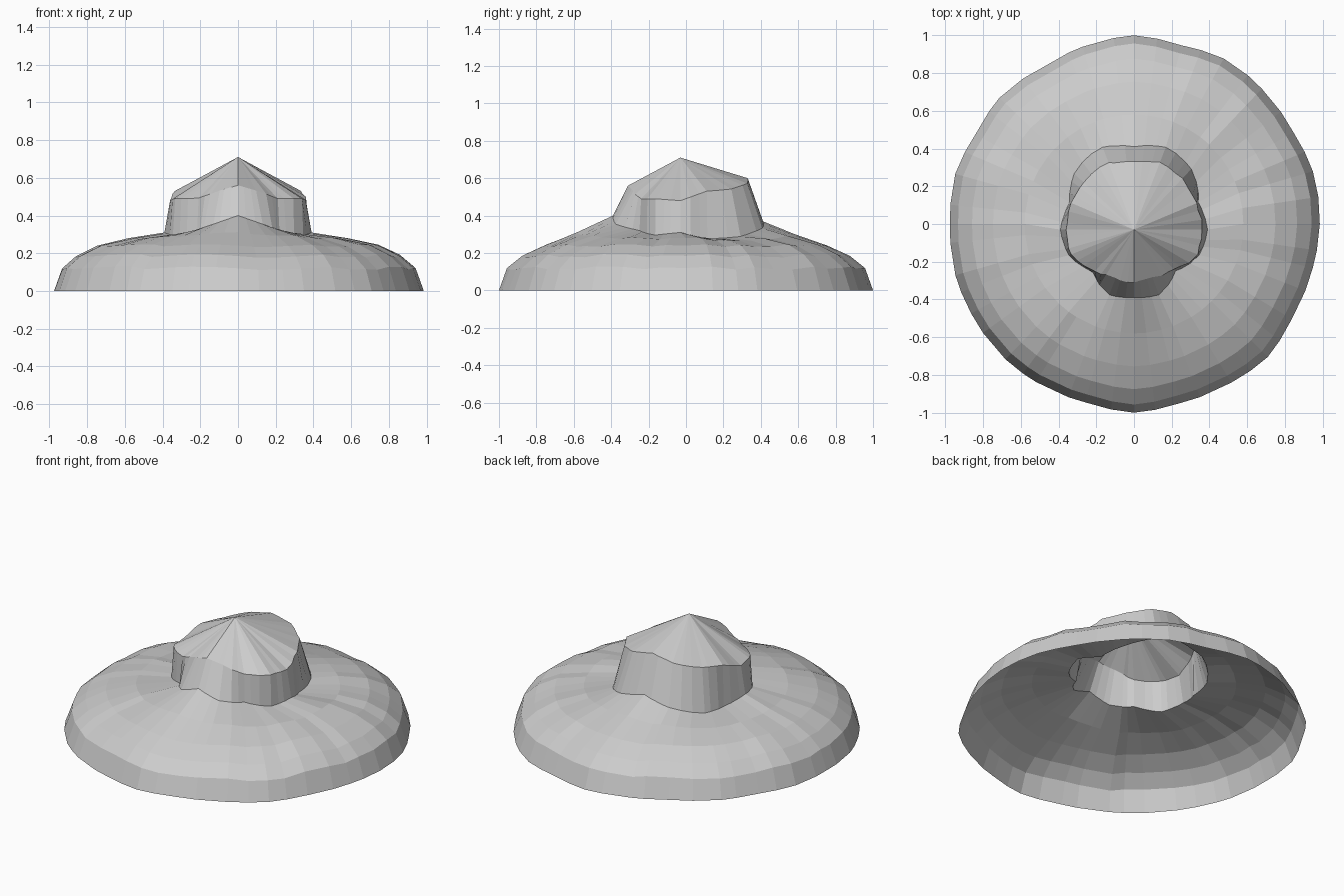
import bpy, bmesh, math, random

random.seed(4)
cube = bpy.data.objects.get("Cube")
if cube:
    bpy.data.objects.remove(cube)

SEGMENTS = 48
APEX = (0, -0.03, 0.71)

# Values at nine even steps from the front round to the back
RIM_R = (0.28, 0.27, 0.30, 0.36, 0.36, 0.36, 0.37, 0.38, 0.36)
RIM_Z = (0.56, 0.53, 0.49, 0.49, 0.48, 0.53, 0.54, 0.57, 0.60)
BASE_R = (0.36, 0.37, 0.31, 0.37, 0.39, 0.37, 0.44, 0.47, 0.44)
BASE_Z = (0.40, 0.35, 0.32, 0.295, 0.31, 0.275, 0.285, 0.33, 0.37)

# Scalloped outline: radius offsets in thousandths, from the front round by the left
OUTLINE = (15, -5, 0, 15, -10, -10, 0, 5, -10, 0, 15, -5,
           15, -5, -25, -5, -20, 0, -10, 0, 0, 5, 0, -5)

# Brim rings: radius, height, share of the base height variation, outline share, flute depth
BRIM = ((0.58, 0.28, 0.35, 0.0, 0.006), (0.75, 0.24, 0.0, 0.3, 0.008),
        (0.865, 0.185, 0.0, 0.7, 0.01), (0.942, 0.12, 0.0, 1.0, 0.01),
        (0.985, 0.0, 0.0, 1.0, 0.0))


def blend(values, t):
    i = int(t)
    return values[i % len(values)] * (i + 1 - t) + values[(i + 1) % len(values)] * (t - i)


def along(values, angle):
    """Interpolate mirrored values; angle 0 is the front."""
    half = min(angle, 2 * math.pi - angle)
    return blend(values, half / math.pi * (len(values) - 1))


def point(angle, radius, z, shift):
    return (radius * math.sin(angle), shift - radius * math.cos(angle), z)


def make_shell(name, rings, apex, material):
    bm = bmesh.new()
    rows = [[bm.verts.new(p) for p in ring] for ring in rings]
    top = bm.verts.new(apex) if apex else None
    for k in range(SEGMENTS):
        n = (k + 1) % SEGMENTS
        if top:
            bm.faces.new((top, rows[0][k], rows[0][n]))
        for upper, lower in zip(rows, rows[1:]):
            bm.faces.new((upper[k], lower[k], lower[n], upper[n]))
    mesh = bpy.data.meshes.new(name)
    bm.to_mesh(mesh)
    bm.free()
    mesh.materials.append(material)
    obj = bpy.data.objects.new(name, mesh)
    bpy.context.collection.objects.link(obj)


grey = bpy.data.materials.new("plain grey")
grey.use_nodes = True
colour = (0.6, 0.6, 0.6, 1)
grey.diffuse_color = colour
grey.node_tree.nodes["Principled BSDF"].inputs["Base Color"].default_value = colour

# Uneven columns give the folded look; front, sides and back stay in place
step = 2 * math.pi / SEGMENTS
angles, flutes, scallops = [], [], []
for k in range(SEGMENTS):
    fixed = k % (SEGMENTS // 4) == 0
    angles.append(k * step + (0 if fixed else random.uniform(-0.25, 0.25) * step))
    flutes.append(0 if fixed else random.uniform(-1, 1))
    scallops.append(blend(OUTLINE, angles[-1] / (2 * math.pi) * len(OUTLINE)) / 1000)

# Crown: pointed roof above a folded wall
rim = [point(a, along(RIM_R, a) + 0.006 * f, along(RIM_Z, a), APEX[1])
       for a, f in zip(angles, flutes)]
base = [point(a, along(BASE_R, a), along(BASE_Z, a), APEX[1]) for a in angles]
make_shell("crown", [rim, base], APEX, grey)

# Brim: wide drooping skirt, open underneath
brim_rings = [base]
for radius, height, follow, share, depth in BRIM:
    brim_rings.append([
        point(a, radius + share * s, height + follow * (along(BASE_Z, a) - 0.31) + depth * f, 0)
        for a, f, s in zip(angles, flutes, scallops)])
make_shell("brim", brim_rings, None, grey)
